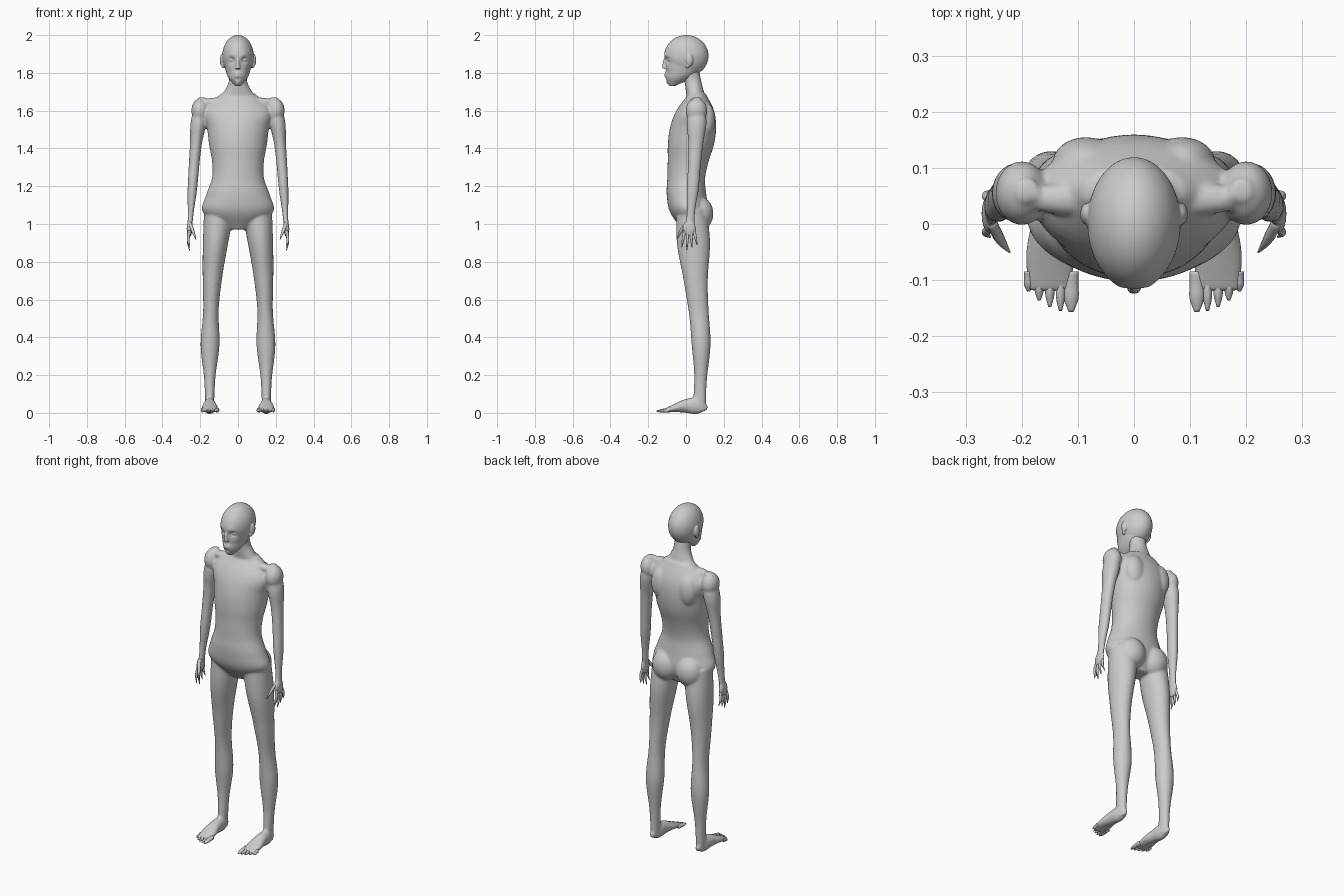
import bpy, bmesh, math
from mathutils import Vector

cube = bpy.data.objects.get("Cube")
if cube:
    bpy.data.objects.remove(cube, do_unlink=True)

skin = bpy.data.materials.new("grey_skin")
skin.use_nodes = True
grey = (0.6, 0.6, 0.6, 1)
skin.diffuse_color = grey
skin.node_tree.nodes["Principled BSDF"].inputs["Base Color"].default_value = grey


def sample(keys, t):
    """Smooth value at t from 0 to 1 along evenly spaced keys."""
    padded = [2 * keys[0] - keys[1], *keys, 2 * keys[-1] - keys[-2]]
    spans = len(keys) - 1
    index = min(int(t * spans), spans - 1)
    t = t * spans - index
    before, start, end, after = padded[index:index + 4]
    slope_in, slope_out = (end - before) / 2, (after - start) / 2
    blend = t * t * (3 - 2 * t)
    return (start * (1 - blend) + end * blend
            + slope_in * t * (1 - t) ** 2 - slope_out * t * t * (1 - t))


def loft(bm, path, wide, deep, side=1, across=Vector((0, 1, 0)), segments=32, steps=40):
    """Closed tube along a path, with evenly spaced half-widths and half-depths."""
    path = [Vector(point) for point in path]
    rings = []
    for step in range(steps + 1):
        t = step / steps
        centre, half_width, half_depth = (sample(keys, t) for keys in (path, wide, deep))
        centre.x *= side
        ring = []
        for segment in range(segments):
            angle = math.tau * segment / segments
            sideways = Vector((half_width * math.cos(angle), 0, 0))
            ring.append(bm.verts.new(centre + sideways + across * half_depth * math.sin(angle)))
        rings.append(ring)
    faces = [bm.faces.new(rings[0]), bm.faces.new(rings[-1])]
    for lower, upper in zip(rings, rings[1:]):
        for i in range(segments):
            j = (i + 1) % segments
            faces.append(bm.faces.new((lower[i], lower[j], upper[j], upper[i])))
    bmesh.ops.recalc_face_normals(bm, faces=faces)


def ball(bm, centre, radii, detail=16):
    made = bmesh.ops.create_uvsphere(bm, u_segments=2 * detail, v_segments=detail, radius=1)
    for vert in made["verts"]:
        vert.co = Vector(c + r * unit for c, r, unit in zip(centre, radii, vert.co))


def finish(name, bm, voxel=0, softening=0):
    """Make the object; a voxel size fuses its overlapping masses into one skin."""
    mesh = bpy.data.meshes.new(name)
    bm.to_mesh(mesh)
    bm.free()
    mesh.materials.append(skin)
    for polygon in mesh.polygons:
        polygon.use_smooth = True
    obj = bpy.data.objects.new(name, mesh)
    bpy.context.collection.objects.link(obj)
    if voxel:
        fuse = obj.modifiers.new("fuse_masses", "REMESH")
        fuse.mode = "VOXEL"
        fuse.voxel_size = voxel
        fuse.use_smooth_shade = True
        soften = obj.modifiers.new("soften_joins", "SMOOTH")
        soften.factor = 0.5
        soften.iterations = softening


forward = Vector((0, 0, 1))  # depth axis for parts that run along the ground

# Torso and neck
body = bmesh.new()
loft(body, path=[(0, .03, .97), (0, 0, 1.21), (0, .03, 1.45), (0, .06, 1.69)],
     wide=[.06, .185, .17, .138, .137, .153, .164, .18, .09],
     deep=[.05, .1, .105, .1, .108, .122, .122, .1, .045], segments=48)
loft(body, path=[(0, .055, 1.66), (0, .02, 1.84)], wide=[.1, .05, .05], deep=[.05, .045, .045])

for side in (1, -1):
    # Buttock, shoulder blade, collarbone, shoulder and palm masses
    ball(body, (.078 * side, .07, 1.055), (.08, .075, .09))
    ball(body, (.085 * side, .11, 1.55), (.06, .045, .09))
    ball(body, (.1 * side, .045, 1.645), (.1, .03, .025))
    ball(body, (.2 * side, .055, 1.6), (.047, .057, .065))
    ball(body, (.257 * side, .018, .975), (.015, .036, .045))
    # Arm
    loft(body, path=[(.19, .06, 1.67), (.222, .052, 1.43), (.242, .035, 1.18), (.258, .016, .94)],
         wide=[.02, .042, .032, .028, .025, .016, .01],
         deep=[.02, .052, .04, .034, .032, .022, .03], side=side)
    # Leg
    loft(body, path=[(.1, .03, 1.08), (.135, .05, .72), (.148, .08, .36), (.15, .07, .01)],
         wide=[.08, .067, .052, .041, .05, .03, .022],
         deep=[.08, .088, .066, .053, .05, .034, .036], side=side)
    # Foot
    loft(body, path=[(.15, .115, .03), (.15, 0, .037), (.15, -.12, .011)],
         wide=[.01, .028, .034, .044, .04], deep=[.01, .042, .037, .022, .009],
         side=side, across=forward)
finish("body", body, voxel=.0065, softening=5)

for side, label in ((1, "left"), (-1, "right")):
    # Four fingers fan out from the palm, the second one longest
    hand = bmesh.new()
    for finger in range(4):
        root = .017 * finger - .008
        tip = root * 1.6 - .01
        drop = .1 - .015 * abs(finger - 1)
        loft(hand, path=[(.257, root, .965), (.264, (root + tip) / 2, .96 - drop / 2),
                         (.257, tip, .96 - drop)],
             wide=[.008, .007, .002], deep=[.008, .007, .002], side=side, segments=12, steps=12)
    # Thumb reaches forward and inward
    loft(hand, path=[(.255, .005, 1.01), (.24, -.025, .965), (.222, -.05, .917)],
         wide=[.009, .009, .002], deep=[.011, .01, .002], side=side, segments=12, steps=12)
    finish(label + "_fingers", hand)

    # Toes shorten towards the outside, the big toe thickest
    foot = bmesh.new()
    for toe in range(5):
        x = .112 + .019 * toe
        tip = .0023 * toe ** 2 - .157
        thick = .008 if toe else .013
        loft(foot, path=[(x, -.085, .016), (x, tip, .009)], wide=[thick, thick, thick, thick / 3],
             deep=[.012, .01, .009, .003], side=side, across=forward, segments=14, steps=12)
    finish(label + "_toes", foot)

# Cranium and jaw
head = bmesh.new()
ball(head, (0, .002, 1.89), (.083, .117, .11), detail=40)
loft(head, path=[(0, -.07, 1.73), (0, -.012, 1.815), (0, 0, 1.9)],
     wide=[.015, .05, .066, .076, .08], deep=[.015, .07, .094, .108, .113], segments=72)

# Sculpt sockets, brows, cheeks, mouth, lip crease and chin: x, z, size, depth
features = [(.034, 1.868, .014, .016), (.03, 1.893, .016, -.004), (.045, 1.825, .018, -.004),
            (0, 1.79, .016, -.005), (0, 1.767, .01, .004), (0, 1.745, .014, -.006)]
for vert in head.verts:
    if vert.co.y < -.02:
        across, up = abs(vert.co.x), vert.co.z
        for x, z, size, depth in features:
            distance = math.hypot(across - x, up - z) / size
            vert.co.y += depth * math.exp(-distance ** 2)

# Nose, lips, eyes and ears
loft(head, path=[(0, -.105, 1.885), (0, -.113, 1.855), (0, -.11, 1.822)],
     wide=[.007, .009, .014], deep=[.008, .01, .015], segments=20)
for lip in (1.782, 1.793):
    ball(head, (0, -.104, lip), (.022, .01, .005))
for side in (1, -1):
    ball(head, (.034 * side, -.083, 1.868), (.015, .014, .009))
    ball(head, (.083 * side, .018, 1.868), (.013, .02, .034))
    ball(head, (.078 * side, .008, 1.84), (.01, .012, .016))
finish("head", head, voxel=.0035, softening=2)
